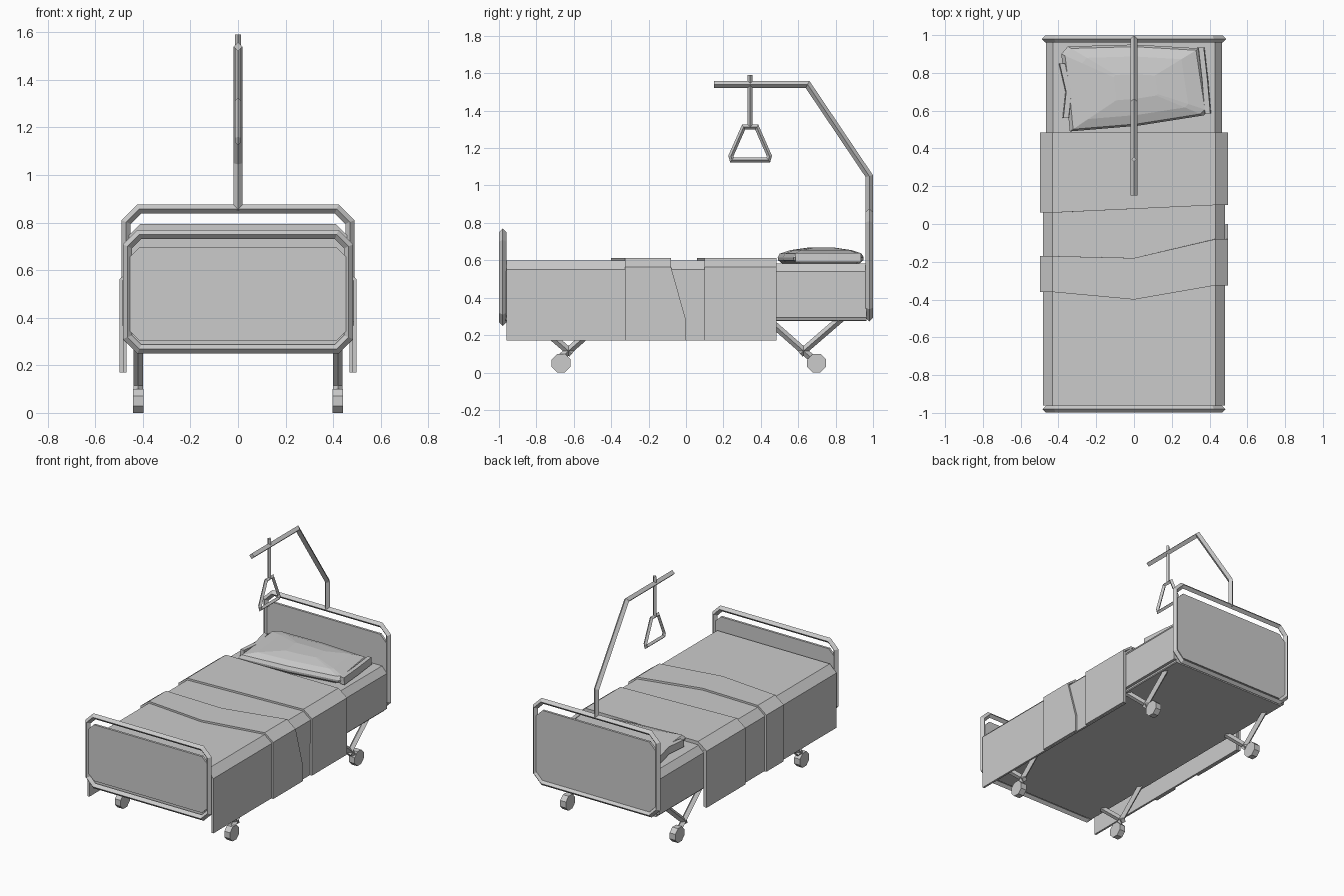
import bpy, bmesh, math
from mathutils import Vector

old = bpy.data.objects.get("Cube")
if old:
    bpy.data.objects.remove(old, do_unlink=True)

grey = bpy.data.materials.new("light_grey")
grey.use_nodes = True
COLOUR = (0.6, 0.6, 0.6, 1)
grey.diffuse_color = COLOUR
grey.node_tree.nodes["Principled BSDF"].inputs["Base Color"].default_value = COLOUR


def finish(name, bm):
    bmesh.ops.recalc_face_normals(bm, faces=bm.faces[:])
    mesh = bpy.data.meshes.new(name)
    bm.to_mesh(mesh)
    bm.free()
    mesh.materials.append(grey)
    obj = bpy.data.objects.new(name, mesh)
    bpy.context.collection.objects.link(obj)
    return obj


def loft(name, rings, closed=False, caps=True):
    """Skin a list of equal-sized point rings."""
    bm = bmesh.new()
    loops = [[bm.verts.new(p) for p in ring] for ring in rings]
    n = len(loops[0])
    pairs = list(zip(loops, loops[1:]))
    if closed:
        pairs.append((loops[-1], loops[0]))
    for a, b in pairs:
        for i in range(n):
            j = (i + 1) % n
            bm.faces.new((a[i], a[j], b[j], b[i]))
    if caps and not closed:
        bm.faces.new(loops[0])
        bm.faces.new(loops[-1])
    return finish(name, bm)


def tube(name, path, normal, r, closed=False):
    """Four-sided tube with mitred corners along a flat path."""
    pts = [Vector(p) for p in path]
    nrm = Vector(normal)
    count = len(pts)
    rings = []
    for i, p in enumerate(pts):
        before = p - pts[i - 1] if closed or i > 0 else pts[1] - p
        after = pts[(i + 1) % count] - p if closed or i < count - 1 else before
        s1 = nrm.cross(before.normalized())
        s2 = nrm.cross(after.normalized())
        side = (s1 + s2).normalized()
        side *= r / side.dot(s1)
        rings.append([p + side, p + nrm * r, p - side, p - nrm * r])
    return loft(name, rings, closed)


def chamfered(w, z0, z1, c, y):
    """Chamfered rectangle facing along y."""
    half = [(w - c, z0), (w, z0 + c), (w, z1 - c), (w - c, z1)]
    pts = half + [(-x, z) for x, z in reversed(half)]
    return [(x, y, z) for x, z in pts]


def panel(name, w, z0, z1, c, y, t=0.008):
    loft(name, [chamfered(w, z0, z1, c, y - t), chamfered(w, z0, z1, c, y + t)])


# End frames and their boards
tube("foot_frame", chamfered(0.465, 0.268, 0.75, 0.05, -0.98), (0, 1, 0), 0.019, True)
panel("foot_board", 0.455, 0.305, 0.695, 0.04, -0.98)
tube("head_frame", chamfered(0.47, 0.291, 0.857, 0.055, 0.98), (0, 1, 0), 0.019, True)
panel("head_board", 0.46, 0.31, 0.795, 0.05, 0.98)

# Base and mattress
panel("bed_base", 0.45, 0.275, 0.297, 0.005, 0, 0.965)
section = [(-0.467, 0.295), (-0.467, 0.54), (-0.43, 0.583),
           (0.43, 0.583), (0.467, 0.54), (0.467, 0.295)]
loft("mattress", [[(x, y, z) for x, z in section] for y in (-0.962, 0.965)])


# Blanket and its raised folds
def drape(name, w, top, front, back):
    half = [(w, 0.17), (w, 0.28), (w, top - 0.05), (0.432, top)]
    prof = [(-x, z) for x, z in half] + [(0, top)] + half[::-1]
    bm = bmesh.new()
    a = [bm.verts.new((x, y, z)) for (x, z), y in zip(prof, front)]
    b = [bm.verts.new((x, y, z)) for (x, z), y in zip(prof, back)]
    for i in range(len(prof) - 1):
        bm.faces.new((a[i], a[i + 1], b[i + 1], b[i]))
    obj = finish(name, bm)
    # thickness goes inward, away from the outer surface
    mod = obj.modifiers.new("thickness", "SOLIDIFY")
    mod.thickness = 0.014
    up = obj.data.polygons[4].normal.z > 0
    mod.offset = -1 if up else 1


drape("blanket", 0.483, 0.6, [-0.96] * 9, [0.48] * 9)
drape("upper_fold", 0.498, 0.613,
      [0.06] * 4 + [0.08] + [0.1] * 4, [0.485] * 9)
drape("lower_fold", 0.498, 0.613,
      [-0.36] * 4 + [-0.4] + [-0.325] * 4,
      [-0.17] * 4 + [-0.18] + [-0.08] * 2 + [0, 0])

# Pillow: stacked outlines shrinking towards a low crown
outline = [(-0.34, 0.49), (0.02, 0.52), (0.37, 0.575), (0.395, 0.6), (0.37, 0.76),
           (0.345, 0.93), (0, 0.95), (-0.35, 0.94), (-0.385, 0.9), (-0.36, 0.7)]
cx, cy = 0.01, 0.725
levels = [(0.9, 0.583), (0.99, 0.6), (1, 0.615), (0.95, 0.636), (0.72, 0.654), (0.3, 0.668)]
loft("pillow", [[(cx + (x - cx) * s, cy + (y - cy) * s, z) for x, y in outline]
                for s, z in levels])


# Pillowcase end hems
def hem(name, path):
    rings = []
    for x, y in path:
        rings.append([(x - 0.018, y, 0.59), (x + 0.018, y, 0.59),
                      (x + 0.014, y, 0.638), (x - 0.014, y, 0.638)])
    loft(name, rings)


hem("pillow_hem_right", [(-0.36, 0.56), (-0.345, 0.7), (-0.38, 0.85)])
hem("pillow_hem_left", [(0.39, 0.585), (0.375, 0.76), (0.355, 0.935)])

# Legs and castors, mirrored across both axes
for sx, side in ((1, "left"), (-1, "right")):
    for sy, end in ((1, "head"), (-1, "foot")):
        tag = f"{end}_{side}"
        x = 0.42 * sx
        tube("inner_strut_" + tag, [(x, 0.68 * sy, 0.07), (x, 0.43 * sy, 0.29)],
             (1, 0, 0), 0.02)
        tube("outer_strut_" + tag, [(x, 0.61 * sy, 0.1), (x, 0.83 * sy, 0.29)],
             (1, 0, 0), 0.02)
        wheel = []
        for dx in (-0.022, 0.022):
            ring = []
            for k in range(8):
                a = math.pi * (k + 0.5) / 4
                ring.append((x + dx, 0.683 * sy + 0.015 + 0.054 * math.cos(a),
                             0.05 + 0.054 * math.sin(a)))
            wheel.append(ring)
        loft("castor_" + tag, wheel)

# Lifting pole with hanging grip
tube("lifting_pole", [(0, 0.98, 0.85), (0, 0.98, 1.05), (0, 0.65, 1.54), (0, 0.15, 1.54)],
     (1, 0, 0), 0.019)
tube("hanger_rod", [(0, 0.343, 1.31), (0, 0.343, 1.59)], (1, 0, 0), 0.013)
grip = [(0.035, 1.312), (0.103, 1.158), (0.097, 1.137)]
loop = [(0, 0.343 + y, z) for y, z in grip] + [(0, 0.343 - y, z) for y, z in grip[::-1]]
tube("grip_handle", loop, (1, 0, 0), 0.013, True)
